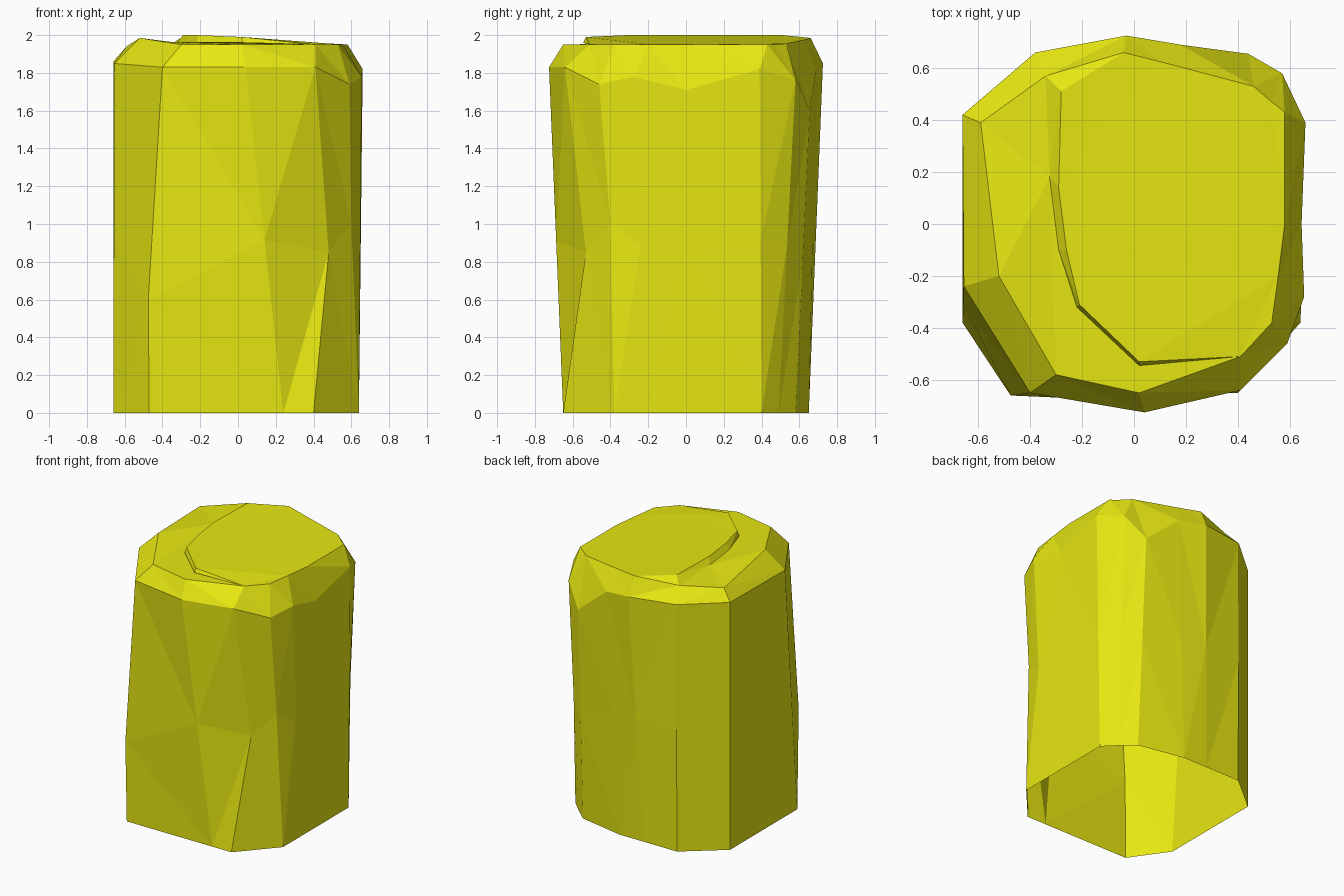
import bpy, bmesh
from mathutils import Vector

mat = bpy.data.materials.new("mustard yellow")
mat.diffuse_color = (0.8, 0.8, 0.006, 1)

# Outlines run counter-clockwise, starting at the front left corner
base = [(-.47, -.65), (.24, -.65), (.40, -.65), (.64, -.38), (.64, -.2), (.64, 0), (.64, .40),
        (.55, .49), (.45, .58), (.1, .65), (-.1, .65), (-.38, .65), (-.66, .42), (-.66, -.38)]
rim = [(-.40, -.65, 1.83), (.04, -.725, 1.83), (.41, -.64, 1.83), (.59, -.46, 1.74),
       (.655, -.28, 1.78), (.645, 0, 1.71), (.66, .39, 1.82), (.57, .58, 1.76), (.44, .655, 1.6),
       (.18, .69, 1.82), (-.03, .725, 1.85), (-.38, .66, 1.86), (-.66, .42, 1.86), (-.655, -.24, 1.85)]
top = [(-.30, -.58, 1.95), (.02, -.65, 1.95), (.41, -.51, 1.95), (.53, -.38, 1.95),
       (.555, -.2, 1.95), (.58, 0, 1.95), (.58, .43, 1.95), (.53, .47, 1.95), (.46, .53, 1.955),
       (.1, .625, 1.975), (-.04, .66, 1.985), (-.34, .57, 1.96), (-.59, .39, 1.94), (-.52, -.20, 1.985)]
# Chipped spots half way up the wall
chips = {0: (-.475, -.66, .6), 2: (.48, -.53, .85), 3: (.60, -.40, 1.0)}
# Curved step across the top: upper edge and lower edge
crest = [(-.28, .51, 2), (-.29, .14, 2), (-.26, -.10, 2), (-.21, -.31, 2), (.02, -.53, 1.99)]
foot = [(-.325, .18, 1.96), (-.29, -.10, 1.96), (-.22, -.32, 1.96), (.02, -.545, 1.96)]

bm = bmesh.new()


def verts(points):
    return [bm.verts.new(p) for p in points]


base = [Vector((x, y, 0)) for x, y in base]
middle = [chips.get(i, b.lerp(Vector(r), 0.5)) for i, (b, r) in enumerate(zip(base, rim))]
rings = [verts(r) for r in (base, middle, rim, top)]

# Walls and bevelled rim; the underside is open
n = len(base)
for lo, hi in zip(rings, rings[1:]):
    for i in range(n):
        j = (i + 1) % n
        bm.faces.new((lo[i], lo[j], hi[j], hi[i]))

# Raised plateau, lower crescent and the step between them
t = rings[3]
c = verts(crest)
f = [t[11]] + verts(foot)
bm.faces.new(c + t[2:11])
bm.faces.new([t[11], t[12], t[13], t[0], t[1], t[2]] + f[:0:-1])
for i in range(4):
    bm.faces.new((f[i], f[i + 1], c[i + 1], c[i]))
bm.faces.new((f[4], t[2], c[4]))
bm.faces.new((t[10], t[11], c[0]))

bmesh.ops.triangulate(bm, faces=bm.faces[:])
mesh = bpy.data.meshes.new("rock_pillar")
bm.to_mesh(mesh)
bm.free()
mesh.materials.append(mat)
bpy.context.collection.objects.link(bpy.data.objects.new("rock_pillar", mesh))
